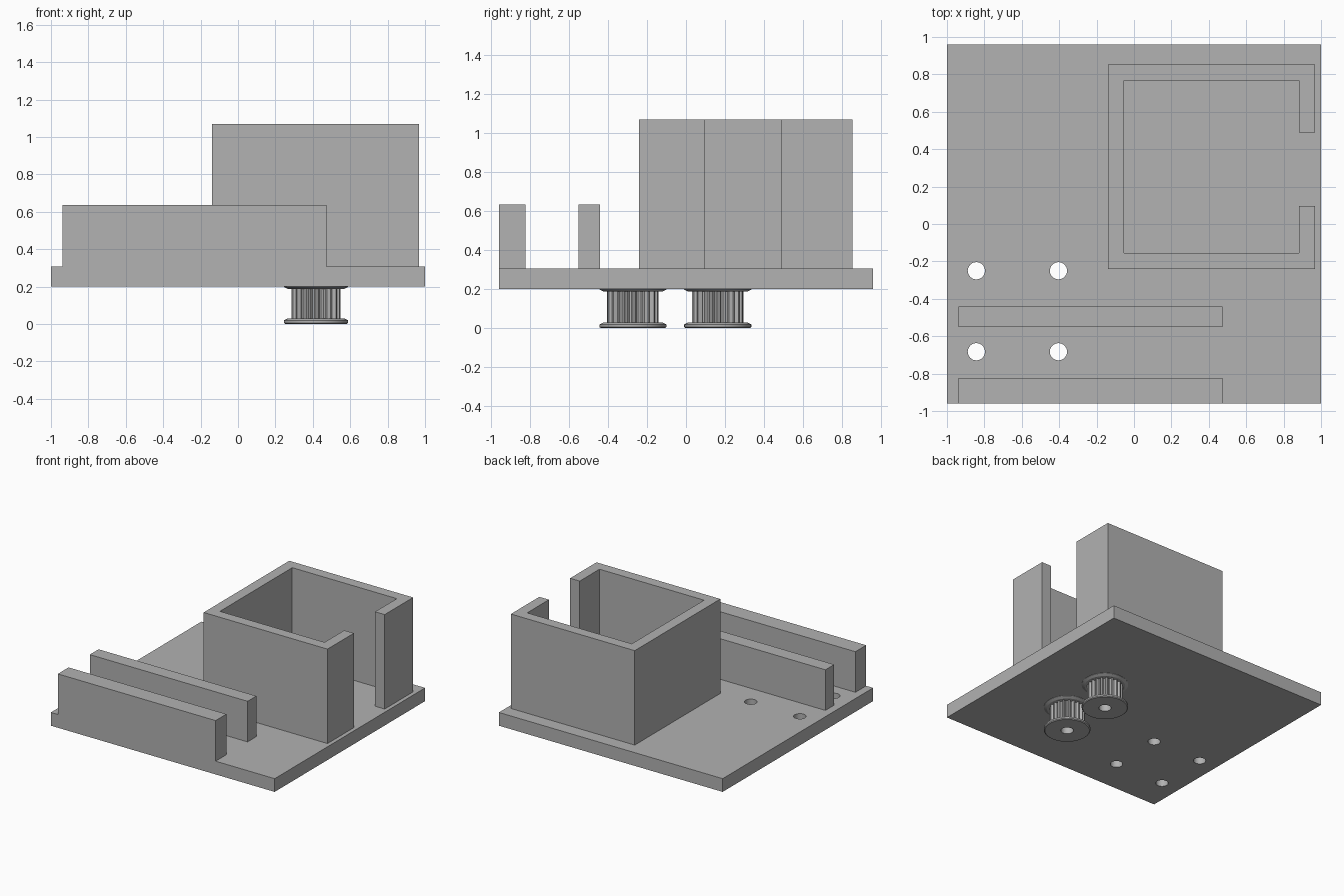
import bpy
import bmesh
from math import cos, sin, pi, radians

if "Cube" in bpy.data.objects:
    bpy.data.objects.remove(bpy.data.objects["Cube"], do_unlink=True)

GREY = (0.445, 0.445, 0.445, 1)
grey = bpy.data.materials.new("plain_grey")
grey.use_nodes = True
grey.diffuse_color = GREY
grey.node_tree.nodes["Principled BSDF"].inputs["Base Color"].default_value = GREY

BASE, DECK = 0.2, 0.307


def finish(bm, name):
    bmesh.ops.recalc_face_normals(bm, faces=bm.faces)
    mesh = bpy.data.meshes.new(name)
    bm.to_mesh(mesh)
    bm.free()
    mesh.materials.append(grey)
    obj = bpy.data.objects.new(name, mesh)
    bpy.context.collection.objects.link(obj)
    return obj


def activate(obj):
    bpy.ops.object.select_all(action='DESELECT')
    obj.select_set(True)
    bpy.context.view_layer.objects.active = obj


def prism(name, outline, z0, z1):
    """Extrude a flat outline upwards."""
    bm = bmesh.new()
    face = bm.faces.new([bm.verts.new((x, y, z0)) for x, y in outline])
    top = bmesh.ops.extrude_face_region(bm, geom=[face])["geom"]
    bmesh.ops.translate(bm, vec=(0, 0, z1 - z0),
                        verts=[v for v in top if isinstance(v, bmesh.types.BMVert)])
    return finish(bm, name)


def block(name, x0, x1, y0, y1, z0, z1):
    return prism(name, [(x0, y0), (x1, y0), (x1, y1), (x0, y1)], z0, z1)


# Base plate with four bolt holes
plate = block("base_plate", -1, 1, -0.96, 0.96, BASE, DECK)
for x in (-0.843, -0.404):
    for y in (-0.25, -0.683):
        circle = [(x + 0.046 * cos(a * pi / 16), y + 0.046 * sin(a * pi / 16))
                  for a in range(32)]
        cutter = prism("hole_cutter", circle, BASE - 0.1, DECK + 0.1)
        cutter.hide_render = True
        activate(plate)
        mod = plate.modifiers.new("bolt_hole", 'BOOLEAN')
        mod.operation, mod.solver, mod.object = 'DIFFERENCE', 'EXACT', cutter
        bpy.ops.object.modifier_apply(modifier=mod.name)
        bpy.data.objects.remove(cutter, do_unlink=True)
activate(plate)
bpy.ops.object.shade_smooth_by_angle(angle=radians(30))

# Two parallel rails
block("front_rail", -0.938, 0.472, -0.96, -0.823, DECK, 0.635)
block("inner_rail", -0.938, 0.472, -0.552, -0.44, DECK, 0.635)

# Open box with a full-height slot in its left wall
L, R, F, B = -0.139, 0.968, -0.24, 0.853
IL, IR, IF, IB = -0.053, 0.882, -0.155, 0.768
SLOT_F, SLOT_B = 0.097, 0.49
prism("slotted_box", [(R, SLOT_F), (R, F), (L, F), (L, B), (R, B), (R, SLOT_B),
                      (IR, SLOT_B), (IR, IB), (IL, IB), (IL, IF), (IR, IF),
                      (IR, SLOT_F)], DECK, 1.07)

# Toothed pulleys: closed profile of (radius, height, toothed) swept round
TEETH = 20
STEPS = TEETH * 4
PROFILE = [(0.046, 0, False), (0.165, 0, False), (0.172, 0.006, False),
           (0.172, 0.019, False), (0.15, 0.03, False), (0.132, 0.03, True),
           (0.132, 0.187, True), (0.15, 0.187, False), (0.172, 0.198, False),
           (0.172, 0.21, False), (0.046, 0.21, False)]


def pulley(name, cx, cy):
    bm = bmesh.new()
    rings = []
    for r, z, toothed in PROFILE:
        ring = []
        for i in range(STEPS):
            a = 2 * pi * i / STEPS
            rad = r - 0.02 if toothed and i % 4 > 1 else r
            ring.append(bm.verts.new((cx + rad * cos(a), cy + rad * sin(a), z)))
        rings.append(ring)
    for k, low in enumerate(rings):
        high = rings[(k + 1) % len(rings)]
        for i in range(STEPS):
            j = (i + 1) % STEPS
            bm.faces.new((low[i], low[j], high[j], high[i]))
    obj = finish(bm, name)
    activate(obj)
    bpy.ops.object.shade_smooth_by_angle(angle=radians(25))


pulley("front_pulley", 0.417, -0.272)
pulley("back_pulley", 0.417, 0.163)
